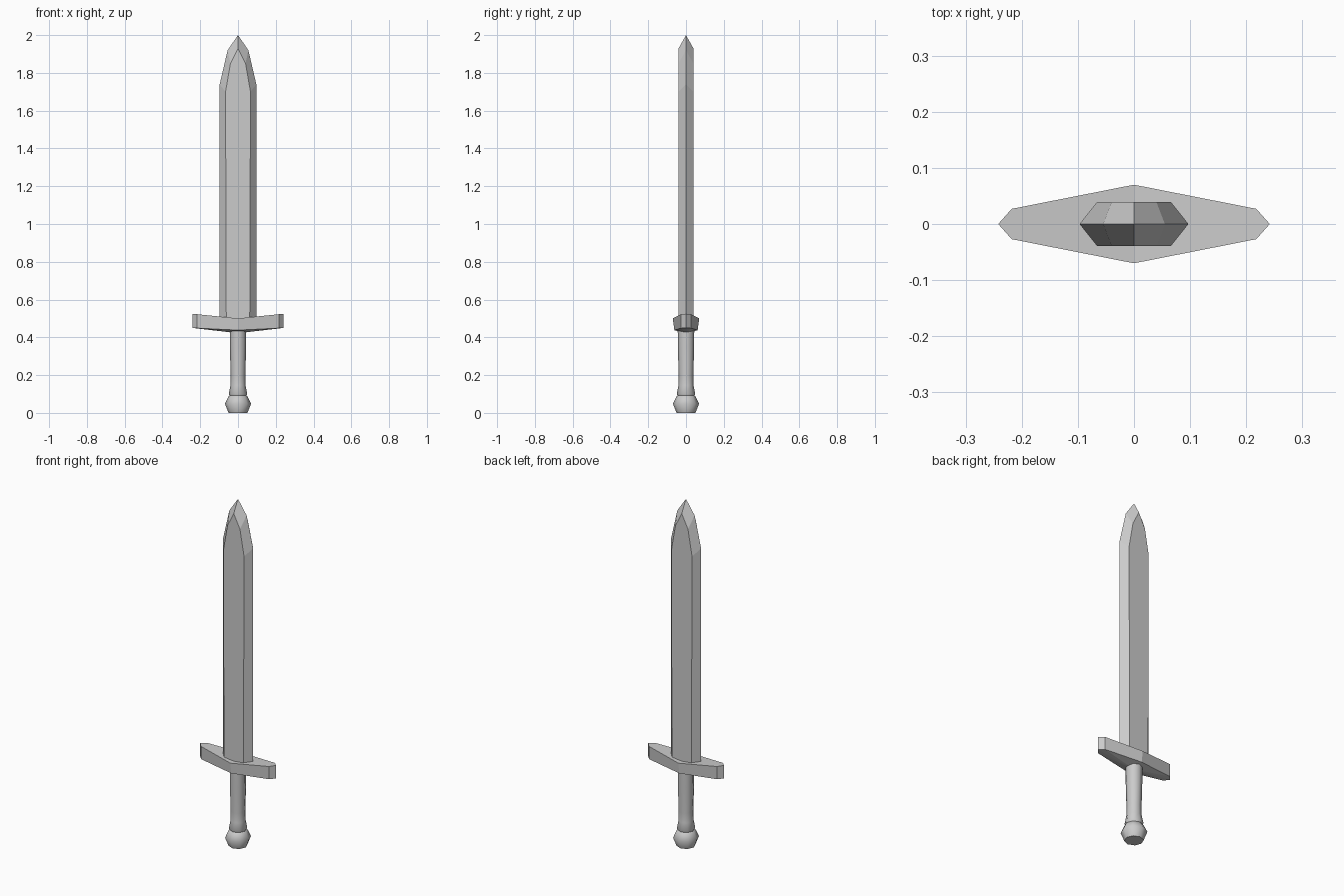
import bpy, math

if "Cube" in bpy.data.objects:
    bpy.data.objects.remove(bpy.data.objects["Cube"])


def make_object(name, verts, faces):
    mesh = bpy.data.meshes.new(name)
    mesh.from_pydata(verts, [], faces)
    mesh.update()
    obj = bpy.data.objects.new(name, mesh)
    bpy.context.collection.objects.link(obj)
    # consistent outward normals
    bpy.context.view_layer.objects.active = obj
    obj.select_set(True)
    bpy.ops.object.mode_set(mode='EDIT')
    bpy.ops.mesh.select_all(action='SELECT')
    bpy.ops.mesh.normals_make_consistent(inside=False)
    bpy.ops.object.mode_set(mode='OBJECT')
    obj.select_set(False)
    return obj


def outline(half):
    """Mirror the right half of a pointed outline, ending at its tip."""
    return half + [(-x, z) for x, z in reversed(half[:-1])]


# Blade: sharp outer edge around a raised flat on each side
edge = outline([(0.097, 0.47), (0.097, 1.74), (0.055, 1.92), (0, 2.0)])
flat = outline([(0.062, 0.47), (0.066, 1.70), (0.04, 1.85), (0, 1.93)])
n = len(edge)
verts = [(x, 0, z) for x, z in edge]
verts += [(x, -0.039, z) for x, z in flat] + [(x, 0.039, z) for x, z in flat]
faces = []
for start in (n, 2 * n):
    faces.append([start + i for i in range(n)])
    faces += [[i, i + 1, start + i + 1, start + i] for i in range(n - 1)]
faces.append([0, n, 2 * n - 1, n - 1, 3 * n - 1, 2 * n])
make_object("blade", verts, faces)

# Guard: pointed diamond bar, ends raised above the middle
plan = [(0.242, 0), (0.218, 0.027), (0, 0.07), (-0.218, 0.027),
        (-0.242, 0), (-0.218, -0.027), (0, -0.07), (0.218, -0.027)]
top, bottom = [], []
for x, y in plan:
    t = abs(x) / 0.242
    top.append((x, y, 0.50 + 0.025 * t))
    bottom.append((x, y * (0.88 + 0.12 * t), 0.438 + 0.012 * t))
verts = top + bottom + [(0, 0, 0.50), (0, 0, 0.422)]
faces = [[i, (i + 1) % 8, 8 + (i + 1) % 8, 8 + i] for i in range(8)]
for base, mid in ((0, 16), (8, 17)):
    for a, b in ((0, 1), (3, 4), (4, 5), (7, 0)):
        faces.append([base + a, base + b, mid])
    for a, b in ((1, 2), (2, 3), (5, 6), (6, 7)):
        faces.append([base + a, base + b, mid])
make_object("guard", verts, faces)


def lathe(name, profile, sides=8):
    verts = [(r * math.cos(math.tau * i / sides), r * math.sin(math.tau * i / sides), z)
             for r, z in profile for i in range(sides)]
    faces = [[k * sides + i, k * sides + (i + 1) % sides,
              (k + 1) * sides + (i + 1) % sides, (k + 1) * sides + i]
             for k in range(len(profile) - 1) for i in range(sides)]
    faces.append(list(range(sides)))
    faces.append([len(verts) - sides + i for i in range(sides)])
    obj = make_object(name, verts, faces)
    obj.select_set(True)
    bpy.ops.object.shade_smooth_by_angle(angle=math.radians(47))
    obj.select_set(False)
    return obj


# Grip with a flared foot, and the faceted pommel below it
lathe("grip", [(0.040, 0.085), (0.049, 0.10), (0.040, 0.145),
               (0.039, 0.20), (0.043, 0.35), (0.044, 0.46)])
lathe("pommel", [(0.050, 0.0), (0.069, 0.048), (0.050, 0.088), (0.040, 0.094)])
